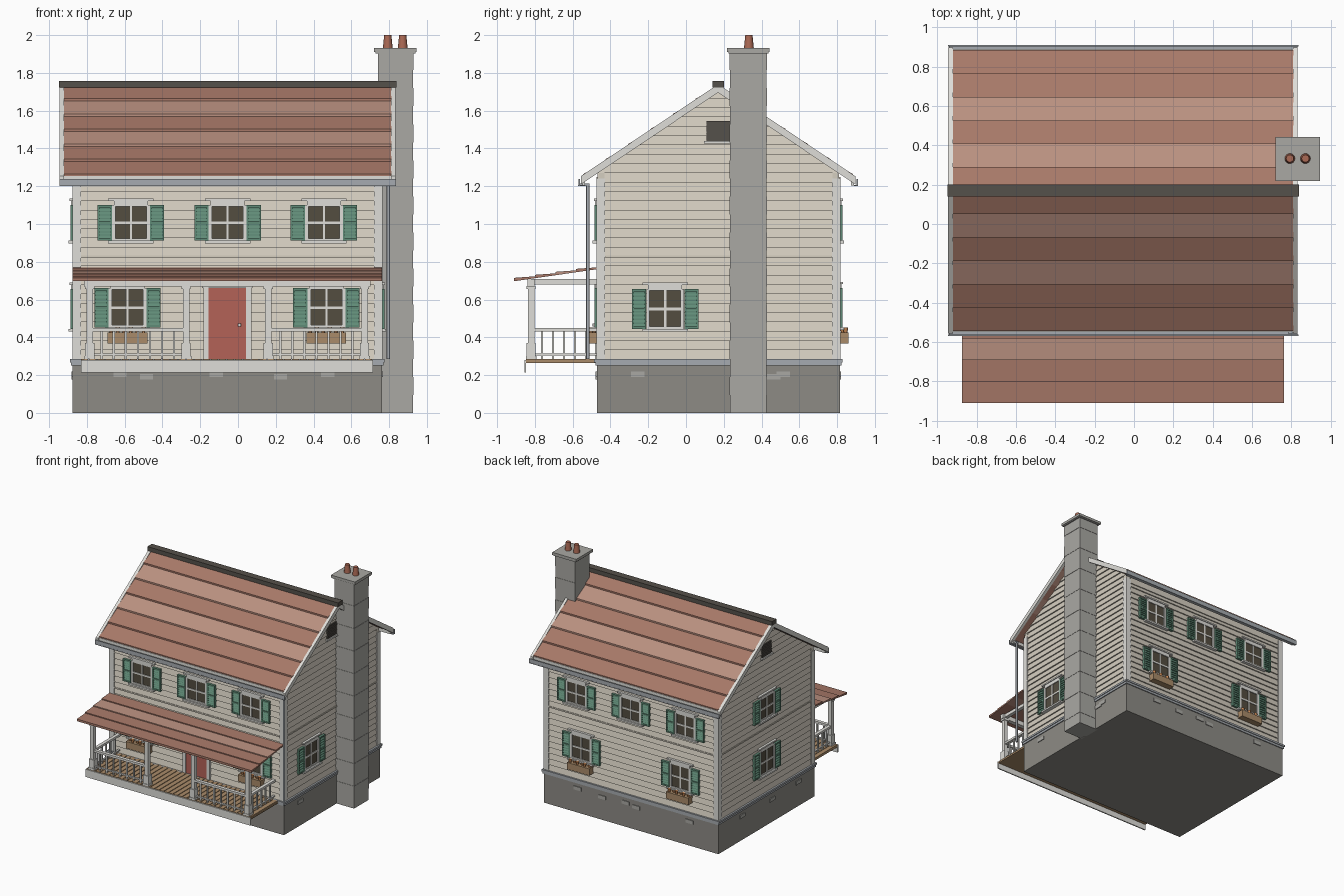
import bpy, bmesh, math, random
from mathutils import Matrix

if "Cube" in bpy.data.objects:
    bpy.data.objects.remove(bpy.data.objects["Cube"])
random.seed(4)

def mat(name, r, g, b):
    m = bpy.data.materials.new(name)
    m.diffuse_color = [(c / 255) ** 2.2 for c in (r, g, b)] + [1]
    m.use_nodes = True
    m.node_tree.nodes["Principled BSDF"].inputs["Base Color"].default_value = m.diffuse_color
    return m

WALL, TRIM = mat("siding", 212, 205, 191), mat("trim", 222, 221, 216)
GREEN, RED = mat("green", 96, 138, 118), mat("red", 178, 98, 88)
GLASS, WOOD = mat("glass", 84, 78, 66), mat("wood", 168, 138, 105)
STONE, BASE = mat("stone", 168, 167, 162), mat("foundation", 140, 138, 132)
ROOFS = [mat("roof", 166, 120, 104), mat("roof_light", 184, 143, 127)]
DARK, GREY = mat("ridge", 86, 82, 76), mat("metal", 165, 170, 175)
POT, FLOWER = mat("terracotta", 170, 105, 85), mat("flower", 205, 140, 90)

X0, X1, Y0, Y1 = -0.875, 0.762, -0.472, 0.815      # house walls
XC, YR = (X0 + X1) / 2, 0.17                        # house middle, ridge line
SL, ZU = 0.67, 1.70                                 # roof pitch, underside apex

def part(name, hexas, material):
    """One object from a list of eight-cornered blocks (bottom ring, top ring)."""
    bm = bmesh.new()
    for pts in hexas:
        v = [bm.verts.new(p) for p in pts]
        for f in ((0, 1, 2, 3), (4, 5, 6, 7), (0, 1, 5, 4), (1, 2, 6, 5), (2, 3, 7, 6), (3, 0, 4, 7)):
            bm.faces.new([v[i] for i in f])
    return finish(name, bm, material)

def finish(name, bm, material):
    bmesh.ops.recalc_face_normals(bm, faces=bm.faces)
    me = bpy.data.meshes.new(name)
    bm.to_mesh(me)
    bm.free()
    ob = bpy.data.objects.new(name, me)
    me.materials.append(material)
    bpy.context.collection.objects.link(ob)
    return ob

def box(x0, x1, y0, y1, z0, z1):
    return [(x, y, z) for z in (z0, z1) for x, y in ((x0, y0), (x1, y0), (x1, y1), (x0, y1))]

# wall frames: u along the wall, d outwards, z up
SIDES = {"front": lambda u, d, z: (u, Y0 - d, z), "back": lambda u, d, z: (u, Y1 + d, z),
         "left": lambda u, d, z: (X0 - d, u, z), "right": lambda u, d, z: (X1 + d, u, z)}

def sbox(side, u0, u1, d0, d1, z0, z1):
    return [SIDES[side](*p) for p in box(u0, u1, d0, d1, z0, z1)]

def cones(name, items, material, seg=12):
    bm = bmesh.new()
    for x, y, z, h, r1, r2 in items:
        bmesh.ops.create_cone(bm, cap_ends=True, segments=seg, radius1=r1, radius2=r2, depth=h,
                              matrix=Matrix.Translation((x, y, z + h / 2)))
    ob = finish(name, bm, material)
    for p in ob.data.polygons:
        p.use_smooth = abs(p.normal.z) < 0.9

# foundation, proud stones, water table
part("foundation", [box(X0, X1, Y0, Y1, 0, 0.255)], BASE)
stones = {"front": (-0.62, -0.48, -0.11, 0.23, 0.48), "back": (-0.6, -0.1, 0.0, 0.22, 0.45),
          "left": (-0.25, 0.1, 0.5), "right": (-0.25, 0.47, 0.52)}
part("foundation_stones", [sbox(s, u - .04, u + .03, -.02, .006, z, z + .03)
     for s, us in stones.items() for i, u in enumerate(us) for z in [0.19 - 0.013 * (i % 2)]], STONE)
part("water_table", [box(X0 - .008, X1 + .008, Y0 - .008, Y1 + .008, .25, .272),
                     box(X0 - .014, X1 + .014, Y0 - .014, Y1 + .014, .268, .284)], GREY)

# clapboard siding, long walls and gables
ZE = ZU - SL * (YR - Y0)
N = 20
H = (ZE - 0.284) / N
for side in SIDES:
    gable = side in ("left", "right")
    mid, half = (YR, YR - Y0) if gable else (XC, (X1 - X0) / 2)
    rows = []
    for i in range(N + (9 if gable else 0)):
        z0, z1 = 0.284 + i * H, 0.284 + (i + 1) * H
        w = [max(0.002, min(half - .003, (ZU - z) / SL if gable else 9)) for z in (z0, z1)]
        rows.append([SIDES[side](mid + s * w[k], d, z) for k, z, o in ((0, z0, -.001), (1, z1, -.011))
                     for s, d in ((-1, o), (1, o), (1, -.04), (-1, -.04))])
    part(side + "_clapboards", rows, WALL)
corners = [box(x, x + sx * .045, y + sy * .001, y + sy * .045, .284, ZE - .03)
           for x, sx in ((X0 - .002, 1), (X1 + .002, -1)) for y, sy in ((Y0 - .003, 1), (Y1 + .003, -1))]
part("corner_boards", corners, TRIM)
part("belt_and_frieze", [sbox(s, X0 + .045, X1 - .045, -.02, .002, a, b)
     for s in ("front", "back") for a, b in ((.82, .832), (1.20, 1.25))] +
     [sbox(s, Y0 + .045, Y1 - .045, -.02, .002, .82, .832) for s in ("left", "right")], WALL)

# windows with shutters and flower boxes
def window(side, u, z0, z1, flowers=False):
    n = "%s_window_%d" % (side, len(bpy.data.objects))
    b = lambda *a: sbox(side, u + a[0], u + a[1], *a[2:])
    w, zm = 0.09, (z0 + z1) / 2
    part(n + "_glass", [b(-w, w, -.02, .001, z0, z1)], GLASS)
    part(n + "_frame", [b(-w - .01, -w + .008, -.02, .009, z0, z1), b(w - .008, w + .01, -.02, .009, z0, z1),
         b(-.006, .006, -.02, .006, z0, z1), b(-w, w, -.02, .006, zm - .007, zm + .007),
         b(-w, w, -.02, .009, z0, z0 + .012), b(-w, w, -.02, .009, z1 - .008, z1 + .022),
         b(-w - .03, w + .03, -.02, .016, z1 + .022, z1 + .034),
         b(-w - .03, w + .03, -.02, .022, z0 - .014, z0)], TRIM)
    sh = []
    for s in (-1, 1):
        a, c = sorted((s * (w + .011), s * (w + .086)))
        sh += [b(a, a + .01, -.01, .013, z0, z1), b(c - .01, c, -.01, .013, z0, z1),
               b(a, c, -.01, .005, z0, z1)]
        sh += [b(a, c, -.01, .013, z, z + .012) for z in (z0, zm - .006, z1 - .012)]
        for k in range(9):
            z, h = z0 + .014 + k * (z1 - z0 - .028) / 9, .012
            sh.append([SIDES[side](u + q, d, zz) for zz, o in ((z, .012), (z + h, .005))
                       for q, d in ((a, o), (c, o), (c, .0), (a, .0))])
    part(n + "_shutters", sh, GREEN)
    if flowers:
        zb = z0 - .085
        part(n + "_flower_box", [b(-.105, .105, -.01, .046, zb, zb + .058)], WOOD)
        pts = [SIDES[side](u - .085 + .034 * k, .016 + .014 * (k % 2), zb + .05) for k in range(6)]
        cones(n + "_flowers", [(*p, .025 + .01 * (k % 2), .008, .014) for k, p in enumerate(pts)], FLOWER, 6)

for side, low in (("front", (-.585, .468)), ("back", (-.52, .41))):
    for u in (-.567, -.055, .455):
        window(side, u, .912, 1.10)
    for u in low:
        window(side, u, .452, .66, True)
window("right", -.11, .445, .655)
window("left", YR, .445, .655)
window("left", YR, .912, 1.10)

# attic vents
for s in ("left", "right"):
    part(s + "_attic_vent", [sbox(s, .108, .232, -.02, .002, 1.44, 1.545)] +
         [sbox(s, .108, .232, -.02, .006, 1.447 + k * .014, 1.453 + k * .014) for k in range(7)], DARK)
    part(s + "_vent_sill", [sbox(s, .095, .245, -.02, .012, 1.426, 1.44)], TRIM)

# front door
part("door", [sbox("front", -.155, .043, -.02, .004, .284, .66)], RED)
part("door_casing", [sbox("front", a, a + .028, -.02, .01, .284, .66) for a in (-.183, .043)] +
     [sbox("front", -.19, .078, -.02, .012, .66, .69)], TRIM)
cones("door_knob", [(.008, Y0 - .014, .458, .016, .008, .008)], TRIM, 8)

# main roof courses on both slopes
D = 0.715
for s, nm in ((-1, "front"), (1, "back")):
    courses = ([], [])
    for i in range(6):
        a, b = i * D / 6, (i + 1) * D / 6
        top = lambda d, e: (YR + s * d, 1.728 - SL * d + e)
        low = lambda d: (YR + s * d, ZU + .004 - SL * d)
        ring = [low(a), low(b), top(b, .015), top(a, .002)]
        courses[i in (1, 3)].append([(x, y, z) for x in (-.922, .812) for y, z in ring])
    for c, m in zip(courses, ROOFS):
        part(nm + "_roof_courses", c, m)
    # rake boards and gutter
    part(nm + "_rake_boards", [[(x, YR + s * d, ZU + o - SL * d) for x in xs
         for d, o in ((0, -.004), (D + .012, -.004), (D + .012, .04), (0, .04))]
         for xs in ((-.945, -.92), (.81, .833))], TRIM)
    y = YR + s * (D + .004)
    g = sorted((y, y + s * .022))
    part(nm + "_fascia", [box(-.93, .82, min(y - s * .015, y), max(y - s * .015, y), 1.205, 1.255)], TRIM)
    part(nm + "_gutter", [box(-.942, .833, *g, 1.2, 1.206), box(-.945, .836, y + s * .017 - .004,
         y + s * .017 + .004, 1.2, 1.238)], GREY)
part("ridge_cap", [box(-.948, .84, YR - .03, YR + .03, 1.722, 1.757)], DARK)
cones("downspout", [(.796, -.52, .284, .93, .009, .009)], GREY, 8)
part("downspout_outlet", [box(.785, .807, -.56, -.51, 1.2, 1.215)], GREY)

# chimney of stacked stone courses, cap and pots
cs = []
for i in range(20):
    e = .0025 * (i % 2)
    cs.append(box(.742, .926 + e, .233 - e, .425 + e, i * .0955, (i + 1) * .0955))
part("chimney", cs, STONE)
part("chimney_cap", [box(.728, .94, .225, .437, 1.903, 1.912), box(.72, .945, .218, .443, 1.91, 1.932)], STONE)
cones("chimney_pots", [(x, .333, 1.93, .07, .026, .019) for x in (.793, .872)], POT, 16)

# porch deck, skirt and roof
PX0, PX1, PY = -.83, .715, -.848
n = 36
w = (PX1 - PX0) / n
part("deck_planks", [box(PX0 + i * w, PX0 + (i + 1) * w - .006, PY, Y0, .27, .284) for i in range(n)], WOOD)
part("deck_underlay", [box(PX0, PX1, PY, Y0, .263, .271)], WOOD)
part("deck_skirt", [box(PX0, PX1, PY - .008, PY + .002, .215, .28)], TRIM)
rise = lambda y: .703 + (y + .91) * .145
for i in range(4):
    a, b = -.91 + i * .1095, -.91 + (i + 1) * .1095
    part("porch_roof_course", [[(x, y, z) for x in (X0, X1) for y, z in
         ((a, rise(a) - .006), (b, rise(b) - .006), (b, rise(b) + .004), (a, rise(a) + .012))]], ROOFS[i == 2])

# porch posts, beam and railings
posts = (-.785, -.275, .16, .67)
YP = -.82
bx = lambda x, y, r, a, b: box(x - r, x + r, y - r, y + r, a, b)
part("porch_posts", [bx(x, YP, r, a, b) for x in posts for r, a, b in
     ((.028, .284, .30), (.024, .30, .37), (.017, .37, .655), (.024, .655, .672))], TRIM)
part("porch_beam", [box(X0 + .06, X1 - .06, YP - .018, YP + .018, .67, .708)] +
     [box(x - .015, x + .015, YP, Y0, .68, .708) for x in (posts[0], posts[3])], TRIM)
rails = []
for a, b in (posts[:2], posts[2:]):
    rails += [box(a, b, YP - .014, YP + .014, .432, .45), box(a, b, YP - .008, YP + .008, .305, .315)]
    rails += [bx(a + (b - a) * k / 8, YP, .006, .284, .435) for k in range(1, 8)]
for x in (posts[0], posts[3]):
    rails += [box(x - .014, x + .014, YP, Y0, .432, .45), box(x - .008, x + .008, YP, Y0, .305, .315)]
    rails += [bx(x, YP + (Y0 - YP) * k / 6, .006, .284, .435) for k in range(1, 6)]
part("porch_railings", rails, TRIM)
